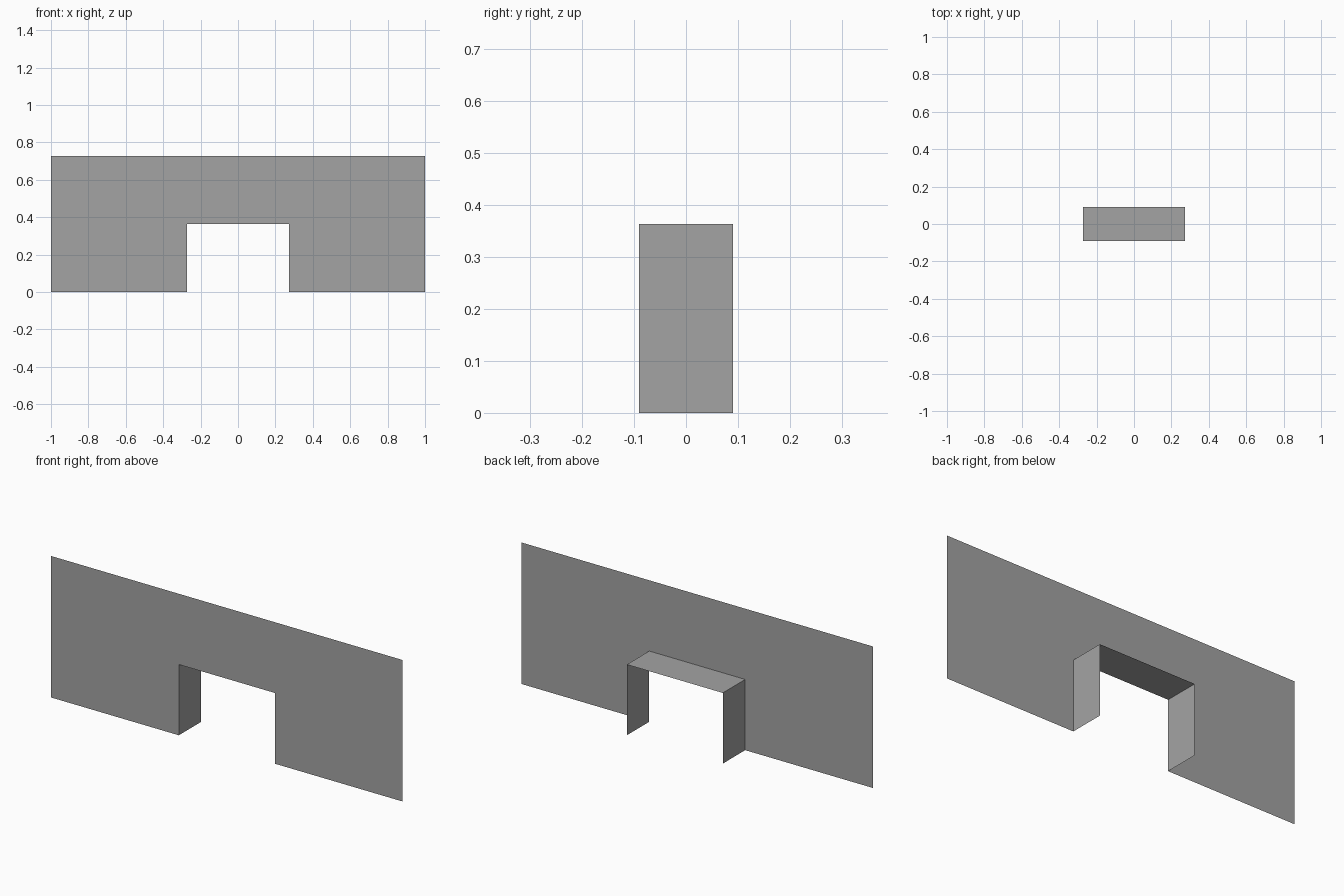
import bpy
import bmesh

cube = bpy.data.objects.get("Cube")
if cube:
    bpy.data.objects.remove(cube, do_unlink=True)

UNIT = 1 / 11                       # wall module
HALF_WIDTH, HEIGHT = 11 * UNIT, 8 * UNIT
DOOR_HALF, DOOR_HEIGHT = 3 * UNIT, 4 * UNIT
FRONT, BACK = -UNIT, UNIT

grey = bpy.data.materials.new("plain grey")
grey.use_nodes = True
colour = (0.37, 0.37, 0.37, 1)
grey.diffuse_color = colour
grey.node_tree.nodes["Principled BSDF"].inputs["Base Color"].default_value = colour


def sheet_object(name, quads):
    """Make a thin sheet from quads that share their edges."""
    bm = bmesh.new()
    for quad in quads:
        bm.faces.new([bm.verts.new(p) for p in quad])
    bmesh.ops.remove_doubles(bm, verts=bm.verts, dist=0.0001)
    mesh = bpy.data.meshes.new(name)
    bm.to_mesh(mesh)
    bm.free()
    mesh.materials.append(grey)
    obj = bpy.data.objects.new(name, mesh)
    bpy.context.collection.objects.link(obj)
    return obj


# Flat front wall: one outline running around the doorway
outline = [(-HALF_WIDTH, 0), (-DOOR_HALF, 0), (-DOOR_HALF, DOOR_HEIGHT),
           (DOOR_HALF, DOOR_HEIGHT), (DOOR_HALF, 0), (HALF_WIDTH, 0),
           (HALF_WIDTH, HEIGHT), (-HALF_WIDTH, HEIGHT)]
sheet_object("front_wall", [[(x, FRONT, z) for x, z in outline]])

# Doorway lining: two jambs and a soffit running back from the wall
doorway = outline[1:5]
sheet_object("doorway_lining", [
    [(a[0], FRONT, a[1]), (a[0], BACK, a[1]), (b[0], BACK, b[1]), (b[0], FRONT, b[1])]
    for a, b in zip(doorway, doorway[1:])])
